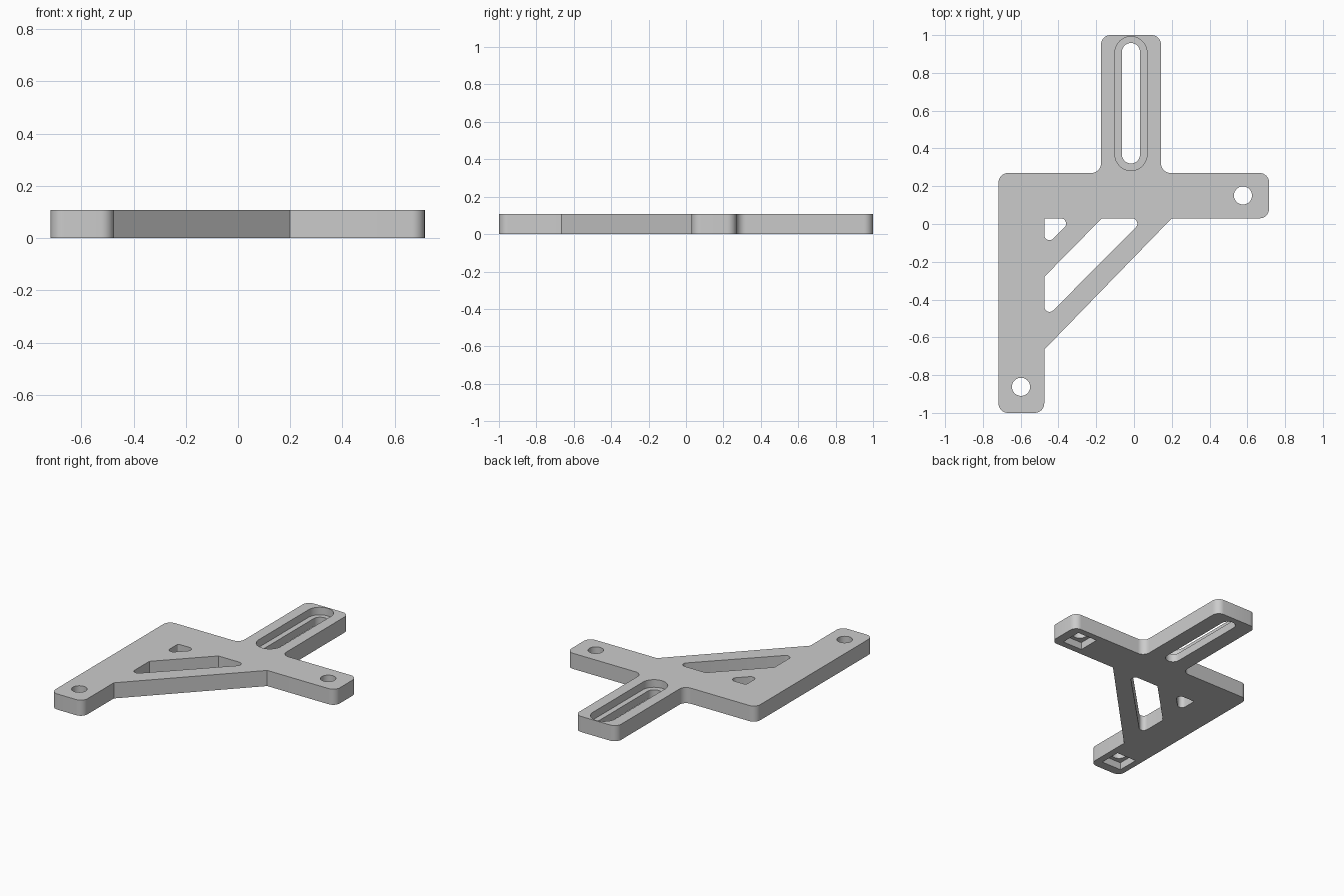
import bpy, bmesh, math
from mathutils import Vector, Matrix

if "Cube" in bpy.data.objects:
    bpy.data.objects.remove(bpy.data.objects["Cube"])

THICK = 0.107

grey = bpy.data.materials.new("plain grey")
grey.use_nodes = True
colour = (0.6, 0.6, 0.6, 1)
grey.diffuse_color = colour
grey.node_tree.nodes["Principled BSDF"].inputs["Base Color"].default_value = colour


def rounded(corners, steps=8):
    """Turn (x, y, radius) corners into an outline with filleted corners."""
    points = []
    for i, (x, y, r) in enumerate(corners):
        p = Vector((x, y))
        if r == 0:
            points.append(p)
            continue
        a = (Vector(corners[i - 1][:2]) - p).normalized()
        b = (Vector(corners[(i + 1) % len(corners)][:2]) - p).normalized()
        half = math.acos(a.dot(b)) / 2
        centre = p + (a + b).normalized() * r / math.sin(half)
        arm = p + a * r / math.tan(half) - centre
        # Sweep from one tangent point to the other
        sweep = math.copysign(math.pi - 2 * half, b.x * a.y - b.y * a.x)
        points += [centre + Matrix.Rotation(sweep * k / steps, 2) @ arm
                   for k in range(steps + 1)]
    return points


def slot(x, y0, y1, r, steps=20):
    """Vertical slot outline; a circle when both ends share a centre."""
    points = []
    for y, first in ((y1 - r, 0), (y0 + r, math.pi)):
        for k in range(steps + (y1 - y0 > 2 * r + 0.001)):
            t = first + math.pi * k / steps
            points.append(Vector((x + r * math.cos(t), y + r * math.sin(t))))
    return points


def prism(name, outline, z0, z1):
    bm = bmesh.new()
    base = bm.faces.new([bm.verts.new((p.x, p.y, z0)) for p in outline])
    top = bmesh.ops.extrude_face_region(bm, geom=[base], use_keep_orig=True)["geom"]
    bmesh.ops.translate(bm, vec=(0, 0, z1 - z0),
                        verts=[g for g in top if isinstance(g, bmesh.types.BMVert)])
    bmesh.ops.recalc_face_normals(bm, faces=bm.faces)
    mesh = bpy.data.meshes.new(name)
    bm.to_mesh(mesh)
    bm.free()
    obj = bpy.data.objects.new(name, mesh)
    bpy.context.collection.objects.link(obj)
    return obj


# Bracket plate: two arms, slotted tab and diagonal brace
R = 0.05
plate = prism("bracket_plate", rounded([
    (-0.717, 0.27, R), (-0.175, 0.27, R), (-0.175, 1, R), (0.143, 1, R),
    (0.143, 0.27, R), (0.715, 0.27, R), (0.715, 0.03, R), (0.2, 0.03, 0),
    (-0.475, -0.665, 0), (-0.475, -1, R), (-0.717, -1, R)]), 0, THICK)
plate.data.materials.append(grey)

LOW, HIGH = -0.1, 0.2
F = 0.028
# Brace windows
cutters = [
    prism("large_window_cutter", rounded([
        (-0.475, -0.28, 0), (-0.17, 0.03, 0), (0.057, 0.03, F),
        (-0.475, -0.505, F)]), LOW, HIGH),
    prism("small_window_cutter", rounded([
        (-0.475, 0.03, 0.01), (-0.32, 0.03, F), (-0.475, -0.125, F)]), LOW, HIGH),
    # Through slot and the wider recess in its top
    prism("slot_cutter", slot(-0.016, 0.32, 0.958, 0.048), LOW, HIGH),
    prism("slot_recess_cutter", slot(-0.016, 0.283, 0.992, 0.085), 0.055, HIGH),
]
# Bolt holes with square nut pockets underneath
S = 0.075
for side, x, y in (("left", 0.577, 0.151), ("right", -0.598, -0.862)):
    cutters.append(prism(side + "_hole_cutter", slot(x, y - 0.048, y + 0.048, 0.048), LOW, HIGH))
    square = [Vector((x + i * S, y + j * S)) for i, j in ((-1, -1), (1, -1), (1, 1), (-1, 1))]
    cutters.append(prism(side + "_nut_pocket_cutter", square, LOW, 0.05))

for cutter in cutters:
    cutter.hide_render = True
    mod = plate.modifiers.new(cutter.name, "BOOLEAN")
    mod.operation = "DIFFERENCE"
    mod.solver = "EXACT"
    mod.object = cutter

# Bake the cuts and discard the cutters
bpy.context.view_layer.update()
graph = bpy.context.evaluated_depsgraph_get()
cut_mesh = bpy.data.meshes.new_from_object(plate.evaluated_get(graph))
plate.modifiers.clear()
plate.data = cut_mesh
cut_mesh.materials.clear()
cut_mesh.materials.append(grey)
for face in cut_mesh.polygons:
    face.material_index = 0
for cutter in cutters:
    bpy.data.objects.remove(cutter)

bpy.ops.object.select_all(action="DESELECT")
plate.select_set(True)
bpy.context.view_layer.objects.active = plate
bpy.ops.object.shade_smooth_by_angle(angle=math.radians(30))
